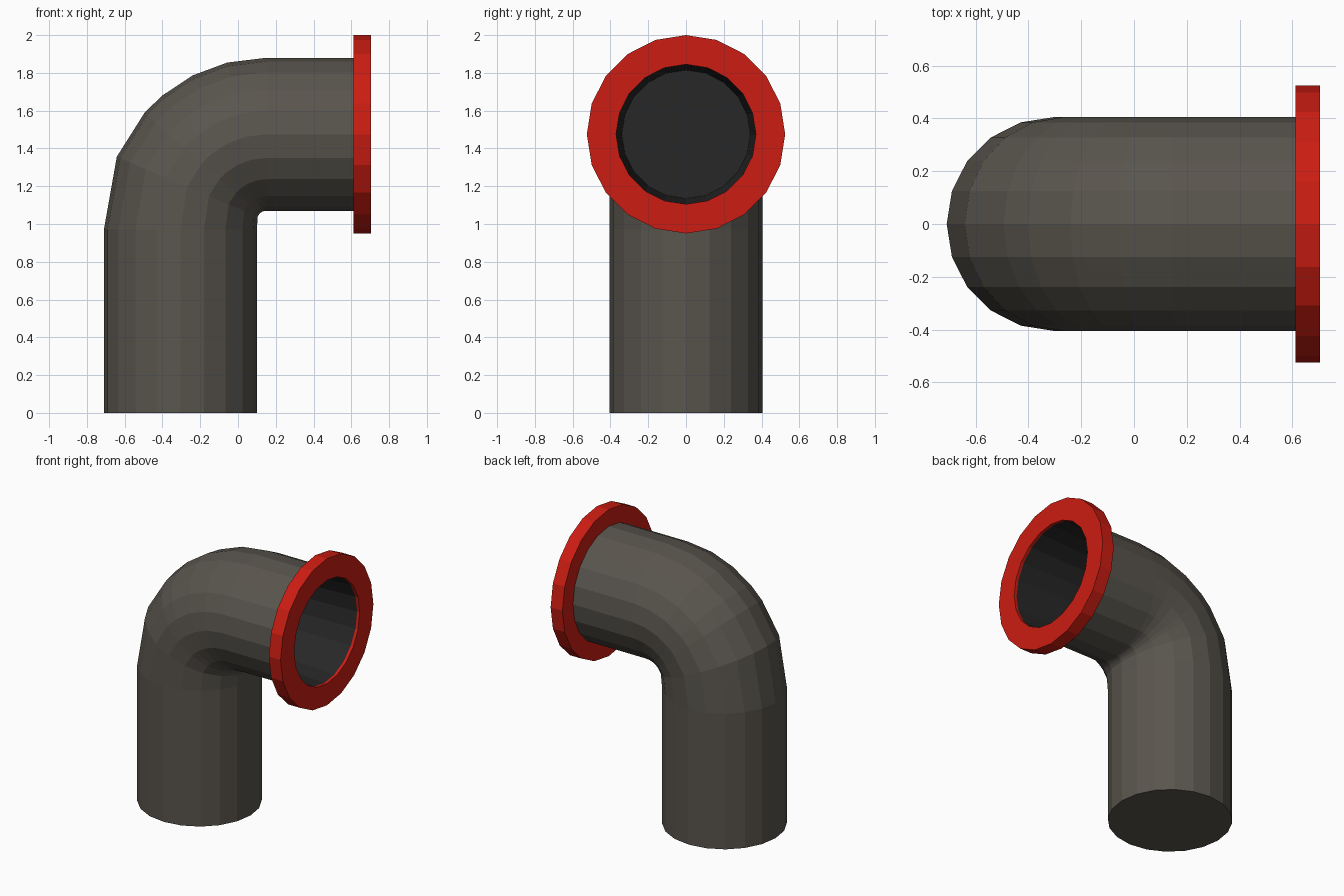
import bpy, bmesh
from math import sin, cos, pi, radians
from mathutils import Vector

if "Cube" in bpy.data.objects:
    bpy.data.objects.remove(bpy.data.objects["Cube"])

SIDES = 20
AXIS_X, AXIS_Z = -0.305, 1.475          # vertical and horizontal pipe axes
BEND = Vector((0.15, 0, 1.02))          # centre of the elbow
BEND_R = 0.455


def material(name, rgb):
    m = bpy.data.materials.new(name)
    m.diffuse_color = (*rgb, 1)
    m.use_nodes = True
    m.node_tree.nodes["Principled BSDF"].inputs["Base Color"].default_value = m.diffuse_color
    return m


def loft(name, rings, mat, cap_start=False, cap_end=False, flip=False):
    """Skin rings given as (centre, tilt in degrees, radius)."""
    bm = bmesh.new()
    loops = []
    for centre, tilt, r in rings:
        t = radians(tilt)
        out = Vector((-cos(t), 0, sin(t)))
        side = Vector((0, 1, 0))
        loops.append([bm.verts.new(Vector(centre) + r * (cos(a) * out + sin(a) * side))
                      for a in (2 * pi * i / SIDES for i in range(SIDES))])
    for p, q in zip(loops, loops[1:]):
        for i in range(SIDES):
            j = (i + 1) % SIDES
            bm.faces.new((p[i], p[j], q[j], q[i]))
    if cap_start:
        bm.faces.new(loops[0])
    if cap_end:
        bm.faces.new(loops[-1])
    bmesh.ops.recalc_face_normals(bm, faces=bm.faces[:])
    if flip:
        bmesh.ops.reverse_faces(bm, faces=bm.faces[:])
    me = bpy.data.meshes.new(name)
    bm.to_mesh(me)
    bm.free()
    me.materials.append(mat)
    ob = bpy.data.objects.new(name, me)
    bpy.context.collection.objects.link(ob)
    return ob


metal = material("pipe_metal", (0.10, 0.09, 0.075))
red = material("flange_red", (0.60, 0.012, 0.006))
dark = material("bore_dark", (0.02, 0.02, 0.02))

# Pipe: upright length, elbow, horizontal length
rings = [((AXIS_X, 0, 0), 0, 0.405), ((AXIS_X, 0, 0.97), 0, 0.405)]
for deg in (23, 41.5, 50, 63, 76, 90):
    t = radians(deg)
    rings.append((BEND + BEND_R * Vector((-cos(t), 0, sin(t))), deg, 0.405))
rings.append(((0.615, 0, AXIS_Z), 90, 0.405))
loft("elbow_pipe", rings, metal, cap_start=True)

# Flange collar around the outlet
loft("flange", [((x, 0, AXIS_Z), 90, r) for x, r in
                ((0.612, 0.37), (0.612, 0.525), (0.705, 0.525), (0.705, 0.37), (0.612, 0.37))],
     red)

# Dark bore, tapering slightly inwards to a flat end
loft("bore", [((0.704, 0, AXIS_Z), 90, 0.371), ((0.1, 0, AXIS_Z), 90, 0.34)],
     dark, cap_end=True, flip=True)
